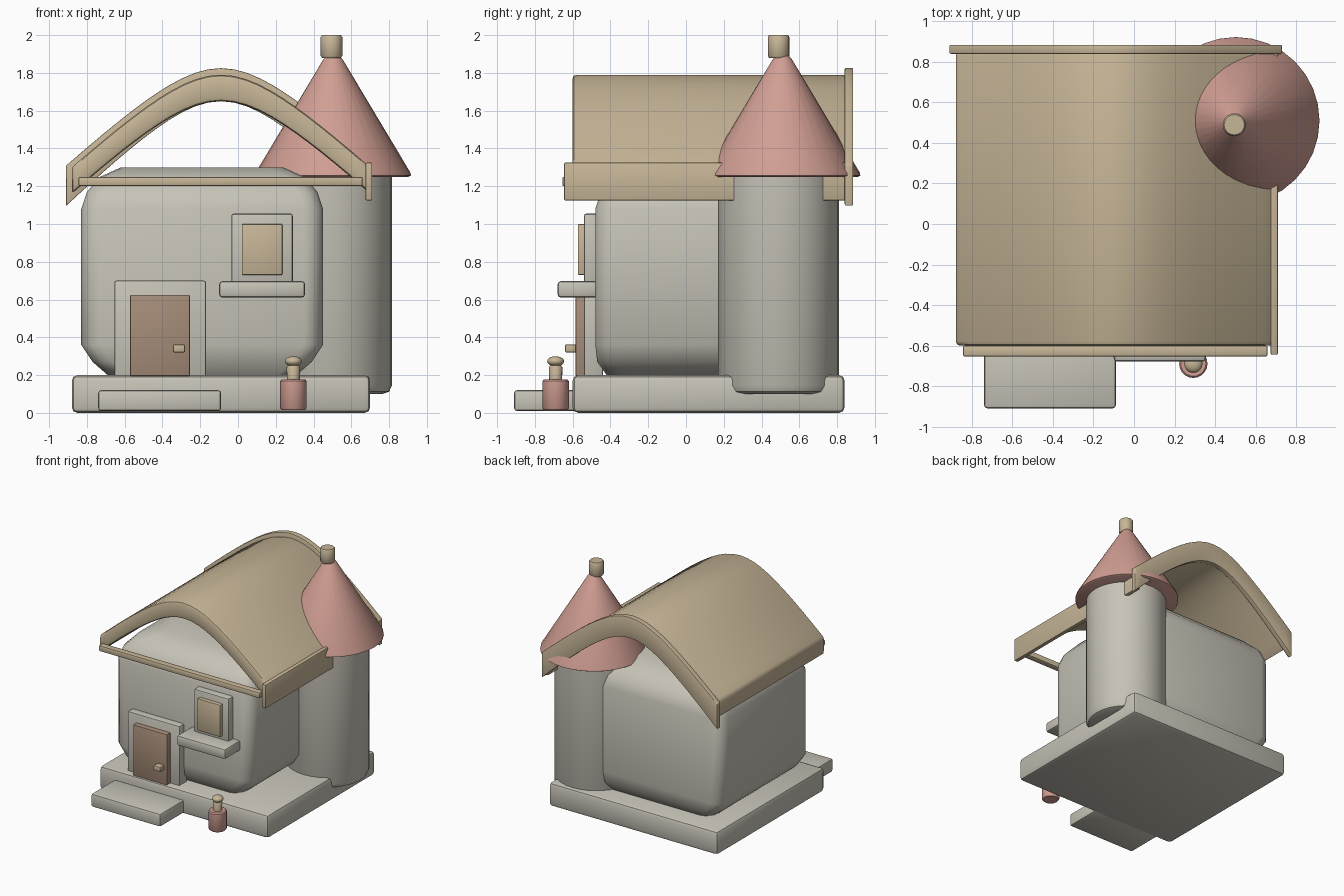
import bpy, bmesh, math

default = bpy.data.objects.get("Cube")
if default:
    bpy.data.objects.remove(default, do_unlink=True)


def material(name, rgb):
    m = bpy.data.materials.new(name)
    m.use_nodes = True
    m.diffuse_color = (*rgb, 1)
    bsdf = next(n for n in m.node_tree.nodes if n.type == 'BSDF_PRINCIPLED')
    bsdf.inputs["Base Color"].default_value = (*rgb, 1)
    return m


STONE = material("warm grey stone", (0.57, 0.545, 0.475))
TAN = material("tan thatch", (0.57, 0.465, 0.31))
PINK = material("dusty pink", (0.64, 0.345, 0.295))
BROWN = material("door brown", (0.38, 0.265, 0.19))


def finish(bm, name, mat, angle=40):
    bmesh.ops.recalc_face_normals(bm, faces=bm.faces)
    mesh = bpy.data.meshes.new(name)
    bm.to_mesh(mesh)
    bm.free()
    mesh.materials.append(mat)
    ob = bpy.data.objects.new(name, mesh)
    bpy.context.scene.collection.objects.link(ob)
    bpy.ops.object.select_all(action='DESELECT')
    ob.select_set(True)
    bpy.context.view_layer.objects.active = ob
    bpy.ops.object.shade_smooth_by_angle(angle=math.radians(angle))
    return ob


def round_sharp_edges(bm, width, segments=2):
    bmesh.ops.recalc_face_normals(bm, faces=bm.faces)
    edges = [e for e in bm.edges if e.calc_face_angle(0) > 0.7]
    bmesh.ops.bevel(bm, geom=edges, offset=width, segments=segments,
                    profile=0.5, affect='EDGES', clamp_overlap=True)


def box(name, mat, xs, ys, zs, bevel=0.01):
    """Rounded box between the given limits."""
    bm = bmesh.new()
    bmesh.ops.create_cube(bm, size=1)
    for v in bm.verts:
        v.co = [lim[0] if c < 0 else lim[1] for c, lim in zip(v.co, (xs, ys, zs))]
    if bevel:
        round_sharp_edges(bm, bevel)
    return finish(bm, name, mat)


def skin(name, mat, rings, angle=40):
    """Closed solid through a stack of rings with equal point counts."""
    bm = bmesh.new()
    loops = [[bm.verts.new(p) for p in ring] for ring in rings]
    n = len(loops[0])
    for a, b in zip(loops, loops[1:]):
        for i in range(n):
            j = (i + 1) % n
            bm.faces.new((a[i], a[j], b[j], b[i]))
    bm.faces.new(loops[0][::-1])
    bm.faces.new(loops[-1])
    return finish(bm, name, mat, angle)


def lathe(name, mat, centre, profile, sides=32):
    turn = [2 * math.pi * i / sides for i in range(sides)]
    return skin(name, mat, [[(centre[0] + r * math.cos(t), centre[1] + r * math.sin(t), z)
                             for t in turn] for r, z in profile])


def rounded_rect(cx, cy, hx, hy, radius, z, steps=3):
    pts = []
    for q, (sx, sy) in enumerate(((1, 1), (-1, 1), (-1, -1), (1, -1))):
        for k in range(steps + 1):
            t = math.pi / 2 * (q + k / steps)
            pts.append((cx + sx * (hx - radius) + radius * math.cos(t),
                        cy + sy * (hy - radius) + radius * math.sin(t), z))
    return pts


def arch(name, mat, reach, y0, y1, top, under, bevel, steps=12):
    """Arched slab along y; top and under are (peak height, slope)."""
    def height(curve, d):
        return curve[0] - (math.hypot(0.33, curve[1] * d) - 0.33)
    bm = bmesh.new()
    rows = []
    for i in range(-steps, steps + 1):
        d = reach * i / steps
        zt, zu = height(top, d), height(under, d)
        rows.append([bm.verts.new((d - 0.09, y, z))
                     for y, z in ((y0, zt), (y1, zt), (y1, zu), (y0, zu))])
    for a, b in zip(rows, rows[1:]):
        for k in range(4):
            m = (k + 1) % 4
            bm.faces.new((a[k], a[m], b[m], b[k]))
    bm.faces.new(rows[0])
    bm.faces.new(rows[-1][::-1])
    if bevel:
        round_sharp_edges(bm, bevel)
    return finish(bm, name, mat)


# Ground slab and entrance step
box("base_slab", STONE, (-0.88, 0.70), (-0.60, 0.84), (0, 0.20), 0.03)
box("front_step", STONE, (-0.74, -0.09), (-0.91, -0.55), (0.01, 0.12), 0.015)

# House body with softened edges: (height, x inset, y inset)
levels = [(0.20, 0.14, 0.06), (0.27, 0.06, 0.01), (0.36, 0, 0), (1.08, 0, 0),
          (1.17, 0.03, 0.03), (1.25, 0.10, 0.11), (1.30, 0.21, 0.24)]
skin("house_body", STONE, [rounded_rect(-0.19, 0.12, 0.64 - ix, 0.60 - iy, 0.10, z)
                           for z, ix, iy in levels])

# Round tower with cone roof and finial
TOWER = (0.495, 0.49)
lathe("tower", STONE, TOWER, [(0.27, 0.10), (0.305, 0.112), (0.32, 0.145), (0.32, 1.26)])
lathe("tower_roof", PINK, (0.503, 0.51), [(0.40, 1.25), (0.413, 1.257), (0.41, 1.272), (0.052, 1.87),
                                         (0.035, 1.89)])
lathe("tower_finial", TAN, TOWER, [(0.05, 1.88), (0.057, 1.89), (0.057, 1.99), (0.05, 2.0)], 20)

# Arched roof, back rim, side fascia and front beam
arch("roof", TAN, 0.79, -0.60, 0.85, (1.79, 0.95), (1.65, 0.95), 0.02)
arch("roof_back_rim", TAN, 0.82, 0.84, 0.885, (1.825, 0.95), (1.65, 1.0), 0.005)
box("right_fascia", TAN, (0.675, 0.71), (-0.645, 0.88), (1.125, 1.325), 0.006)
box("front_beam", TAN, (-0.845, 0.66), (-0.655, -0.60), (1.20, 1.25), 0.01)

# Door
box("door_frame", STONE, (-0.655, -0.17), (-0.54, -0.44), (0.19, 0.70), 0.01)
box("door", BROWN, (-0.572, -0.255), (-0.585, -0.50), (0.195, 0.625), 0.006)
box("door_knob", TAN, (-0.345, -0.28), (-0.64, -0.58), (0.32, 0.363), 0.008)

# Window
box("window_frame", STONE, (-0.035, 0.29), (-0.54, -0.44), (0.66, 1.055), 0.012)
box("window_pane", TAN, (0.02, 0.235), (-0.573, -0.50), (0.73, 1.0), 0.006)
box("window_sill", STONE, (-0.10, 0.355), (-0.68, -0.46), (0.61, 0.698), 0.018)

# Small post beside the slab
POST = (0.293, -0.69)
lathe("post_base", PINK, POST, [(0.062, 0.015), (0.07, 0.025), (0.07, 0.168), (0.062, 0.177)], 20)
lathe("post_neck", TAN, POST, [(0.034, 0.17), (0.036, 0.24), (0.03, 0.25)], 16)
lathe("post_knob", TAN, POST, [(0.045 * math.cos(t), 0.273 + 0.027 * math.sin(t))
                               for t in (math.radians(a) for a in range(-80, 81, 20))], 20)
